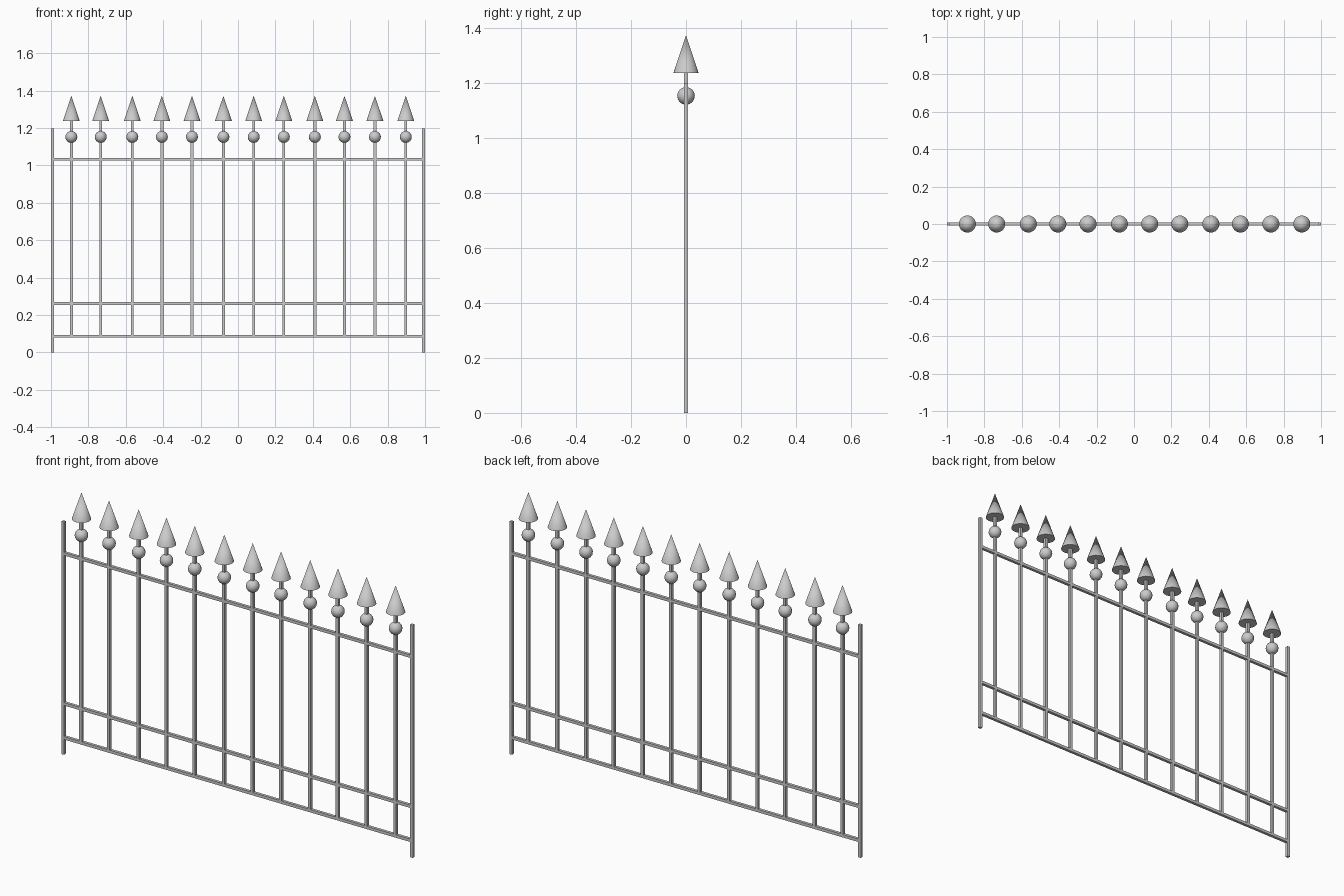
import bpy
from math import radians

if "Cube" in bpy.data.objects:
    bpy.data.objects.remove(bpy.data.objects["Cube"])

T = 0.015  # bar thickness


def bar(name, lo, hi):
    """Square bar between two opposite corners."""
    bpy.ops.mesh.primitive_cube_add(size=1, location=[(a + b) / 2 for a, b in zip(lo, hi)])
    o = bpy.context.object
    o.name = name
    o.scale = [b - a for a, b in zip(lo, hi)]
    bpy.ops.object.transform_apply(location=False, rotation=False, scale=True)


def upright(name, x, z0, z1):
    bar(name, (x - T / 2, -T / 2, z0), (x + T / 2, T / 2, z1))


def smooth(name, angle):
    bpy.context.object.name = name
    bpy.ops.object.shade_smooth_by_angle(angle=radians(angle))


# end posts
for side, s in (("left", -1), ("right", 1)):
    upright(side + "_end_post", s * (1 - T / 2), 0, 1.197)

# horizontal rails
for name, z in (("bottom_rail", 0.086), ("lower_rail", 0.261), ("top_rail", 1.033)):
    bar(name, (-1 + T / 2, -T / 2, z - T / 2), (1 - T / 2, T / 2, z + T / 2))

# pickets with ball and spear tip
PICKETS = (-0.891, -0.734, -0.565, -0.407, -0.246, -0.078,
           0.084, 0.245, 0.411, 0.569, 0.732, 0.897)
for i, x in enumerate(PICKETS, 1):
    upright(f"picket_{i}", x, 0.086, 1.24)
    bpy.ops.mesh.primitive_uv_sphere_add(segments=16, ring_count=8, radius=0.032,
                                         location=(x, 0, 1.152))
    smooth(f"picket_ball_{i}", 50)
    bpy.ops.mesh.primitive_cone_add(vertices=24, radius1=0.0455, radius2=0, depth=0.136,
                                    location=(x, 0, 1.304))
    smooth(f"spear_tip_{i}", 40)
